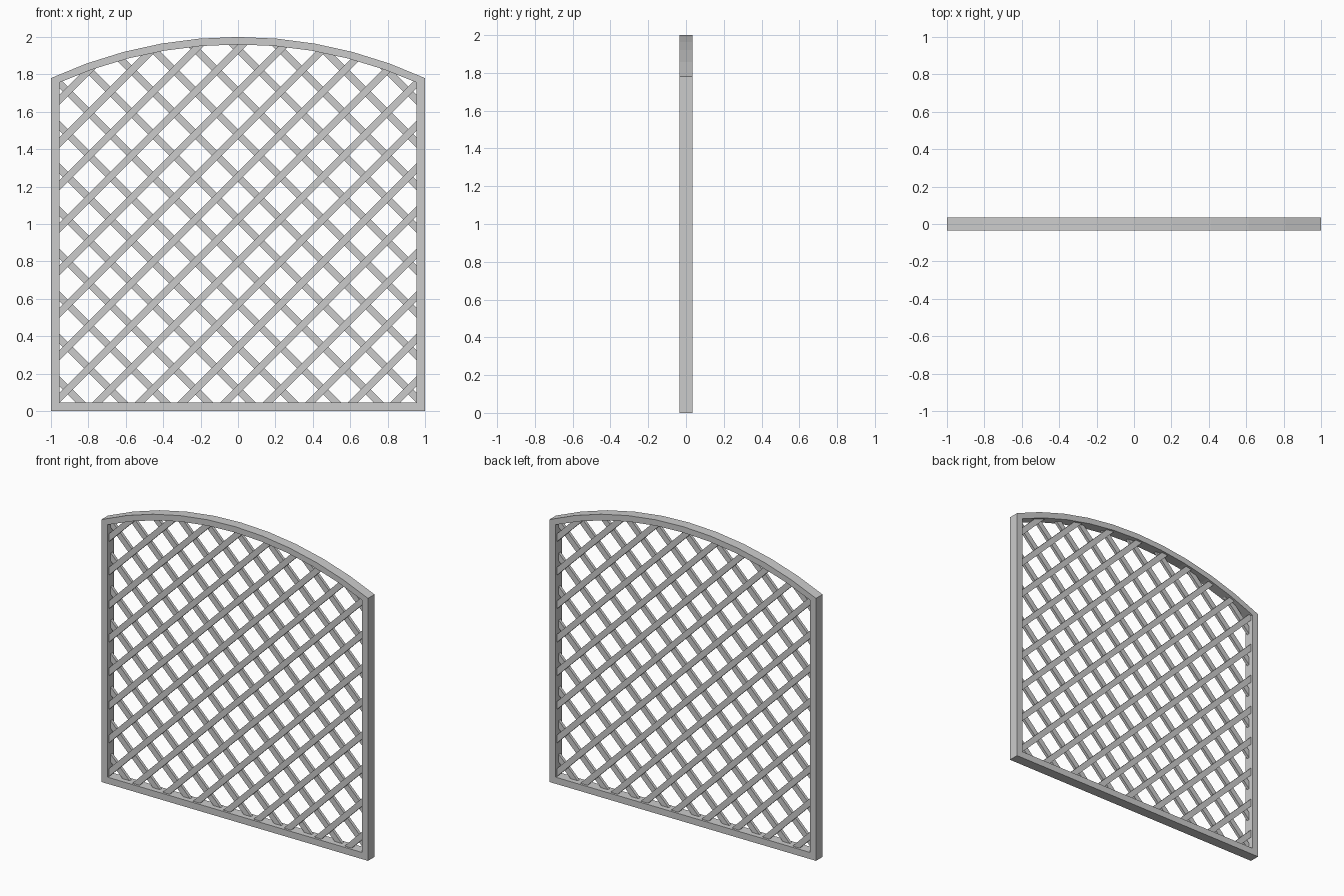
import bpy, bmesh
from math import asin, sin, cos, sqrt, pi
from mathutils import Vector, Matrix

if "Cube" in bpy.data.objects:
    bpy.data.objects.remove(bpy.data.objects["Cube"])

D = 0.035            # half depth of the frame
W = 0.045            # width of posts and bottom rail
SPRING = 1.78        # height where the arch meets the posts
SEG = 10             # straight segments in the arch
R = (1 + (2 - SPRING) ** 2) / (2 * (2 - SPRING))   # outer arch radius
CZ = 2 - R


def arc(radius, half):
    """Points of an arch from x = -half to x = half."""
    a = asin(half / radius)
    return [(radius * sin(t), CZ + radius * cos(t))
            for t in (-a + 2 * a * i / SEG for i in range(SEG + 1))]


def finish(name, bm):
    bmesh.ops.recalc_face_normals(bm, faces=bm.faces)
    me = bpy.data.meshes.new(name)
    bm.to_mesh(me)
    bm.free()
    ob = bpy.data.objects.new(name, me)
    bpy.context.collection.objects.link(ob)
    return ob


def band(name, outer, inner):
    """Rectangular beam between two matching rows of (x, z) points."""
    bm = bmesh.new()
    rows = [[bm.verts.new(p) for p in ((o[0], -D, o[1]), (o[0], D, o[1]),
                                       (i[0], D, i[1]), (i[0], -D, i[1]))]
            for o, i in zip(outer, inner)]
    for a, b in zip(rows, rows[1:]):
        for k in range(4):
            n = (k + 1) % 4
            bm.faces.new((a[k], a[n], b[n], b[k]))
    bm.faces.new(rows[0])
    bm.faces.new(rows[-1])
    return finish(name, bm)


# Frame: arch, bottom rail and two mitred side posts
outer, inner = arc(R, 1), arc(R - 0.04, 1 - W)
band("top_arch", outer, inner)
band("bottom_rail", [(-1 + W, 0), (1 - W, 0)], [(-1 + W, W), (1 - W, W)])
for side, i, s in (("left", 0, -1), ("right", -1, 1)):
    band(side + "_post", [(s, 0), outer[i]], [(s * (1 - W), 0), inner[i]])

# Convex outline running inside the frame, used to trim the slats
m = W / 2
outline = [(-1 + m, m)] + arc(R - 0.02, 1 - m) + [(1 - m, m)]
centre = Vector((0, 0, 1))


def slats(name, direction, y):
    """One layer of parallel diagonal slats, trimmed to the outline."""
    width, thick, step = 0.038, 0.02, 0.2275
    bm = bmesh.new()
    turn = Matrix.Rotation(-direction * pi / 4, 4, 'Y')
    for k in range(-4, 13):
        z = 0.115 + step * k
        mat = (Matrix.Translation((0, y, z)) @ turn
               @ Matrix.Diagonal((6, thick, width, 1)))
        bmesh.ops.create_cube(bm, size=1, matrix=mat)
    for a, b in zip(outline, outline[1:] + outline[:1]):
        p, q = Vector((a[0], 0, a[1])), Vector((b[0], 0, b[1]))
        n = (q - p).cross(Vector((0, 1, 0))).normalized()
        if n.dot(centre - p) > 0:
            n = -n
        bmesh.ops.bisect_plane(bm, geom=bm.verts[:] + bm.edges[:] + bm.faces[:],
                               plane_co=p, plane_no=n, clear_outer=True)
        bmesh.ops.holes_fill(bm, edges=[e for e in bm.edges if e.is_boundary],
                             sides=0)
    return finish(name, bm)


# Lattice: rising slats in front, falling slats behind
slats("front_slats", 1, -0.01)
slats("back_slats", -1, 0.01)
